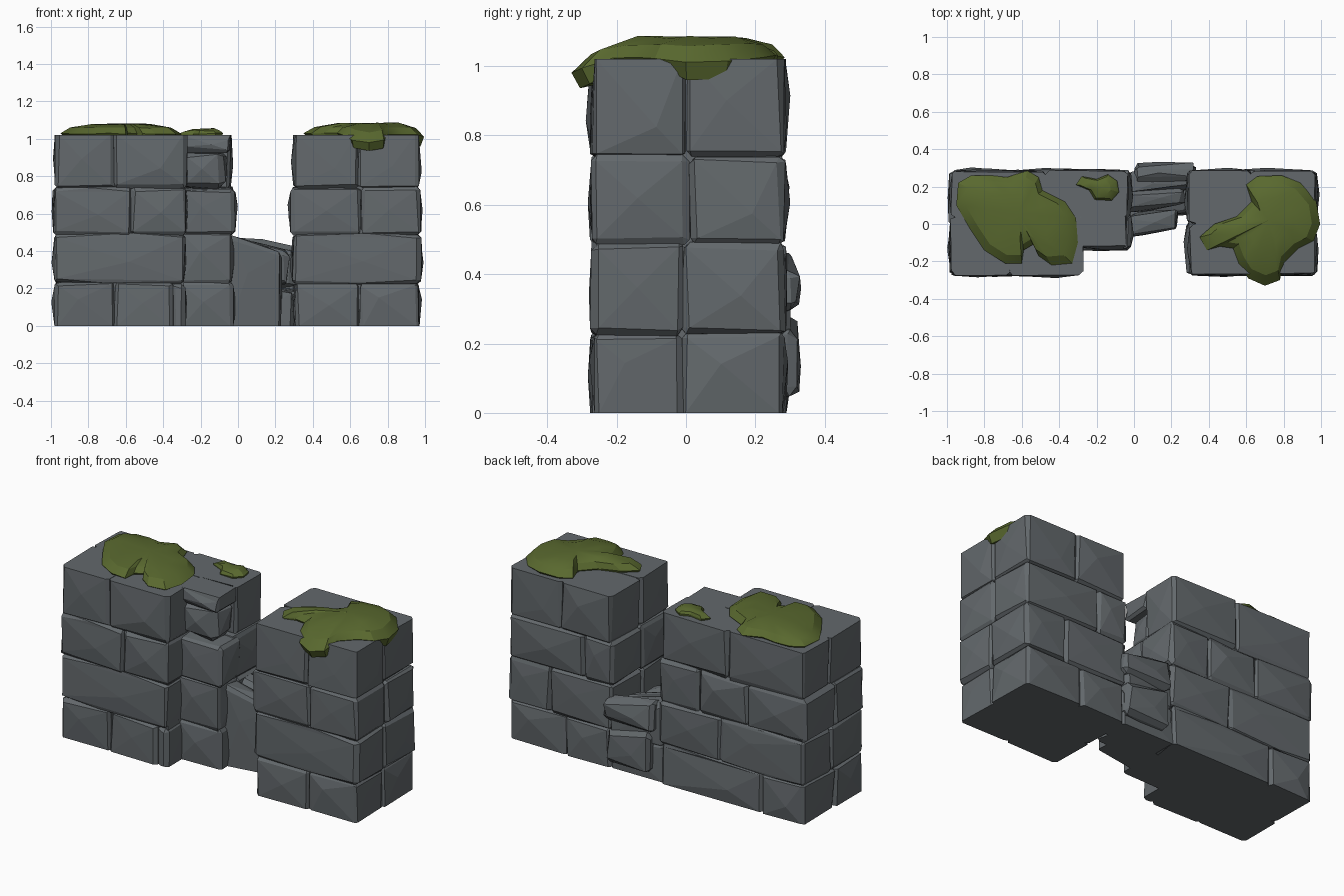
import bpy, bmesh, math, random
from mathutils import Vector

if "Cube" in bpy.data.objects:
    bpy.data.objects.remove(bpy.data.objects["Cube"])

random.seed(7)
TOP = 1.02


def material(name, col):
    m = bpy.data.materials.new(name)
    m.diffuse_color = (*col, 1)
    m.use_nodes = True
    m.node_tree.nodes["Principled BSDF"].inputs["Base Color"].default_value = m.diffuse_color
    return m


STONE = material("grey stone", (0.125, 0.14, 0.15))
MOSS = material("green moss", (0.1, 0.14, 0.028))


def finish(name, bm, mat):
    bmesh.ops.recalc_face_normals(bm, faces=bm.faces)
    me = bpy.data.meshes.new(name)
    bm.to_mesh(me)
    bm.free()
    me.materials.append(mat)
    ob = bpy.data.objects.new(name, me)
    bpy.context.collection.objects.link(ob)
    return ob


def stone(dest, x0, x1, y0, y1, z0, z1, bevel=0.016, rough=0.007, slope=0.0, skew=0.0):
    """One chiselled block; slope lowers the +x end of its top, skew shifts that end in y."""
    bm = bmesh.new()
    bmesh.ops.create_cube(bm, size=1)
    for v in bm.verts:
        fx, fy, fz = (c + 0.5 for c in v.co)
        v.co = (x0 + (x1 - x0) * fx, y0 + (y1 - y0) * fy + skew * fx,
                z0 + (z1 - z0) * fz - slope * fx * fz)
    bmesh.ops.bevel(bm, geom=bm.edges[:], offset=bevel, segments=1, affect='EDGES')
    for v in bm.verts:
        v.co += Vector([random.uniform(-rough, rough) for _ in range(3)])
    # bulge the large faces at an off-centre point
    bm.normal_update()
    for f in [f for f in bm.faces if f.calc_area() > 0.012]:
        n = f.normal.copy()
        if n.z > 0.9 and z1 >= TOP or n.z < -0.9 and z0 <= 0:
            continue
        a, b = f.verts[0].co.copy(), f.verts[2].co.copy()
        c = f.calc_center_median() + (b - a) * random.uniform(-0.2, 0.2)
        v = bmesh.ops.poke(bm, faces=[f])['verts'][0]
        v.co = c + n * random.uniform(0.004, 0.018)
    # flat base and flat wall top
    for v in bm.verts:
        if z0 <= 0 and v.co.z < 0.026:
            v.co.z = 0
        if z1 >= TOP and v.co.z > TOP - 0.026:
            v.co.z = TOP
    bmesh.ops.recalc_face_normals(bm, faces=bm.faces)
    tmp = bpy.data.meshes.new("tmp")
    bm.to_mesh(tmp)
    bm.free()
    dest.from_mesh(tmp)
    bpy.data.meshes.remove(tmp)


def wall(name, courses, core, extras=()):
    bm = bmesh.new()
    for z0, z1, mid, front, back in courses:
        for x0, x1 in zip(front, front[1:]):
            stone(bm, x0, x1, -0.27, mid, z0, z1)
        for x0, x1 in zip(back, back[1:]):
            stone(bm, x0, x1, mid, 0.283, z0, z1)
    for args in extras:
        stone(bm, *args)
    # solid core closing the joints
    x0, x1, y0, y1 = core
    r = bmesh.ops.create_cube(bm, size=1)
    for v in r['verts']:
        v.co = (x1 if v.co.x > 0 else x0, y1 if v.co.y > 0 else y0, TOP - 0.002 if v.co.z > 0 else 0)
    return finish(name, bm, STONE)


# Left wall: four courses (z0, z1, y split, front joints, back joints) and a broken inner end
wall("left_wall", [
    (0.00, 0.235, -0.01, (-0.975, -0.66, -0.345), (-0.975, -0.70, -0.03)),
    (0.23, 0.49, 0.03, (-0.98, -0.285), (-0.98, -0.42, -0.02)),
    (0.485, 0.74, 0.00, (-0.985, -0.57, -0.275), (-0.985, -0.60, -0.28, -0.02)),
    (0.735, TOP, 0.04, (-0.975, -0.66, -0.275), (-0.975, -0.47, -0.04)),
], (-0.95, -0.29, -0.245, 0.26), [
    (-0.35, -0.285, -0.265, 0.0, 0.0, 0.22),
    (-0.31, -0.03, -0.13, 0.05, 0.0, 0.235),
    (-0.31, -0.03, -0.135, 0.05, 0.225, 0.50),
    (-0.30, -0.02, -0.135, 0.05, 0.49, 0.73),
    (-0.31, -0.07, -0.11, 0.05, 0.74, 0.94, 0.03, 0.012),
    (-0.31, -0.04, -0.13, 0.06, 0.93, TOP, 0.02, 0.01),
])

# Right pillar
wall("right_pillar", [
    (0.00, 0.23, -0.01, (0.305, 0.65, 0.965), (0.305, 0.60, 0.965)),
    (0.225, 0.49, -0.01, (0.295, 0.975), (0.295, 0.70, 0.975)),
    (0.485, 0.74, 0.01, (0.285, 0.66, 0.975), (0.285, 0.48, 0.975)),
    (0.735, TOP, 0.00, (0.30, 0.645, 0.965), (0.30, 0.63, 0.965)),
], (0.33, 0.945, -0.245, 0.26))

# Fallen stones filling the bottom of the gap
bm = bmesh.new()
for args in [
    (-0.05, 0.23, -0.07, 0.04, 0.0, 0.485, 0.012, 0.01, 0.10, 0.04),
    (-0.05, 0.29, 0.03, 0.14, 0.0, 0.25, 0.015, 0.012, 0.07, 0.03),
    (-0.05, 0.27, 0.07, 0.17, 0.22, 0.47, 0.02, 0.012, 0.07, 0.03),
    (-0.05, 0.32, 0.12, 0.28, 0.0, 0.22, 0.02, 0.012, 0.03, 0.0),
    (-0.04, 0.30, 0.16, 0.27, 0.20, 0.46, 0.02, 0.012, 0.06, 0.03),
    (0.02, 0.31, 0.22, 0.315, 0.05, 0.28, 0.022, 0.012, 0.04, 0.0),
    (0.00, 0.33, 0.22, 0.315, 0.29, 0.47, 0.022, 0.012, 0.06, 0.01),
]:
    stone(bm, *args)
finish("fallen_stones", bm, STONE)


def moss(name, outline, centre, height, overhang=False):
    """Low dome over an outline; the rim droops where it overhangs the wall."""
    bm = bmesh.new()
    rings = []
    for s, h in ((0.93, -0.012), (1.0, 0.008), (0.84, 0.66 * height), (0.5, 0.97 * height)):
        ring = []
        for x, y in outline:
            px, py = centre[0] + (x - centre[0]) * s, centre[1] + (y - centre[1]) * s
            z = TOP + h + random.uniform(-0.004, 0.004)
            if overhang:
                drop = max(0, -0.2 - py) * 0.35 + max(0, px - 0.93) * 0.3
                z -= drop + (0.035 if s == 0.93 and (py < -0.24 or px > 0.95) else 0)
            ring.append(bm.verts.new((px, py, z)))
        rings.append(ring)
    n = len(outline)
    for a, b in zip(rings, rings[1:]):
        for i in range(n):
            j = (i + 1) % n
            bm.faces.new((a[i], a[j], b[j], b[i]))
    for ring, z in ((rings[0], TOP - 0.012), (rings[-1], TOP + height)):
        c = bm.verts.new((*centre, z))
        for i in range(n):
            bm.faces.new((ring[i], ring[(i + 1) % n], c))
    ob = finish(name, bm, MOSS)
    for p in ob.data.polygons:
        p.use_smooth = True
    bpy.context.view_layer.objects.active = ob
    ob.select_set(True)
    bpy.ops.object.shade_smooth_by_angle(angle=math.radians(25))
    ob.select_set(False)


# Moss patches
moss("left_moss", [(-0.95, 0.10), (-0.94, 0.22), (-0.87, 0.26), (-0.77, 0.26), (-0.68, 0.25),
                   (-0.57, 0.285), (-0.51, 0.25), (-0.49, 0.18), (-0.37, 0.12), (-0.31, 0.03),
                   (-0.30, -0.10), (-0.33, -0.21), (-0.44, -0.22), (-0.51, -0.17), (-0.54, -0.11),
                   (-0.59, -0.14), (-0.60, -0.21), (-0.69, -0.21), (-0.80, -0.14), (-0.88, -0.02)],
     (-0.62, 0.06), 0.06)
moss("small_moss", [(-0.31, 0.21), (-0.28, 0.255), (-0.20, 0.24), (-0.14, 0.265), (-0.09, 0.23),
                    (-0.08, 0.17), (-0.12, 0.125), (-0.21, 0.13), (-0.24, 0.18)],
     (-0.17, 0.195), 0.035)
moss("right_moss", [(0.35, -0.07), (0.39, -0.14), (0.46, -0.12), (0.53, -0.13), (0.56, -0.21),
                    (0.61, -0.29), (0.70, -0.33), (0.78, -0.30), (0.80, -0.21), (0.88, -0.13),
                    (0.96, -0.09), (0.995, 0.0), (0.975, 0.12), (0.89, 0.22), (0.79, 0.26),
                    (0.66, 0.255), (0.60, 0.21), (0.63, 0.12), (0.55, 0.04), (0.43, 0.0)],
     (0.72, 0.02), 0.065, True)
